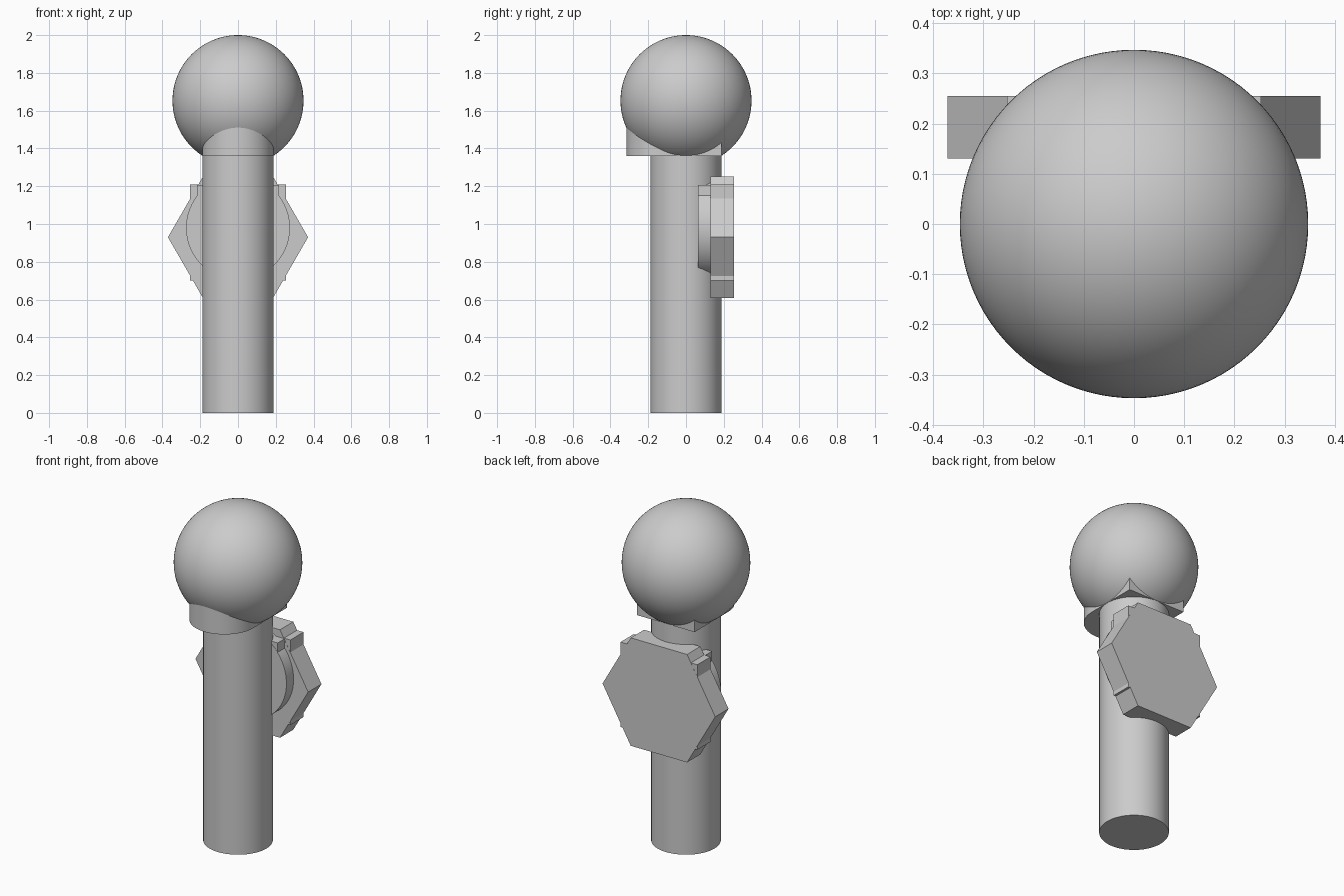
import bpy, bmesh
from math import radians, cos, sin, pi

if "Cube" in bpy.data.objects:
    bpy.data.objects.remove(bpy.data.objects["Cube"])


def finish(name, bm, smooth=True):
    bmesh.ops.recalc_face_normals(bm, faces=bm.faces)
    mesh = bpy.data.meshes.new(name)
    bm.to_mesh(mesh)
    bm.free()
    ob = bpy.data.objects.new(name, mesh)
    bpy.context.collection.objects.link(ob)
    if smooth:
        bpy.ops.object.select_all(action='DESELECT')
        ob.select_set(True)
        bpy.context.view_layer.objects.active = ob
        bpy.ops.object.shade_smooth_by_angle(angle=radians(30))
    return ob


def extrude_outline(name, outline, offset, smooth=True):
    """Close an outline of 3D points and extrude it by an offset."""
    bm = bmesh.new()
    face = bm.faces.new([bm.verts.new(p) for p in outline])
    ext = bmesh.ops.extrude_face_region(bm, geom=[face], use_keep_orig=True)
    moved = [g for g in ext['geom'] if isinstance(g, bmesh.types.BMVert)]
    bmesh.ops.translate(bm, verts=moved, vec=offset)
    return finish(name, bm, smooth)


def ngon(n, r, cz, y):
    return [(r * cos(2 * pi * i / n), y, cz + r * sin(2 * pi * i / n)) for i in range(n)]


def rect(hx, z0, z1, y):
    return [(-hx, y, z0), (hx, y, z0), (hx, y, z1), (-hx, y, z1)]


# Round shaft, with the ring seen on its underside and a seam low down
bm = bmesh.new()
profile = [(0, 0), (.125, 0), (.188, 0), (.188, .375), (.188, 1.36), (0, 1.36)]
verts = [bm.verts.new((r, 0, z)) for r, z in profile]
edges = [bm.edges.new(pair) for pair in zip(verts, verts[1:])]
bmesh.ops.spin(bm, geom=verts + edges, cent=(0, 0, 0), axis=(0, 0, 1),
               angle=2 * pi, steps=96, use_merge=True)
bmesh.ops.remove_doubles(bm, verts=bm.verts, dist=1e-4)
finish("shaft", bm)

# Ball head
bm = bmesh.new()
bmesh.ops.create_uvsphere(bm, u_segments=96, v_segments=48, radius=.347)
bmesh.ops.translate(bm, verts=bm.verts, vec=(0, 0, 1.653))
finish("ball_head", bm)

# Collar under the ball: square at the back, rounded nose at the front
nose = [(-.189 * cos(pi * i / 48), -.127 - .189 * sin(pi * i / 48), 1.36) for i in range(49)]
extrude_outline("collar", nose + [(.189, .189, 1.36), (-.189, .189, 1.36)], (0, 0, .16))

# Plates on the back
extrude_outline("hexagon_plate", ngon(6, .371, .93, .13), (0, .125, 0), False)
extrude_outline("square_plate", rect(.253, .702, 1.208, .131), (0, .1235, 0), False)
extrude_outline("round_plate", ngon(96, .275, .98, .063), (0, .08, 0))
extrude_outline("upper_block", rect(.216, .85, 1.206, .064), (0, .08, 0), False)
